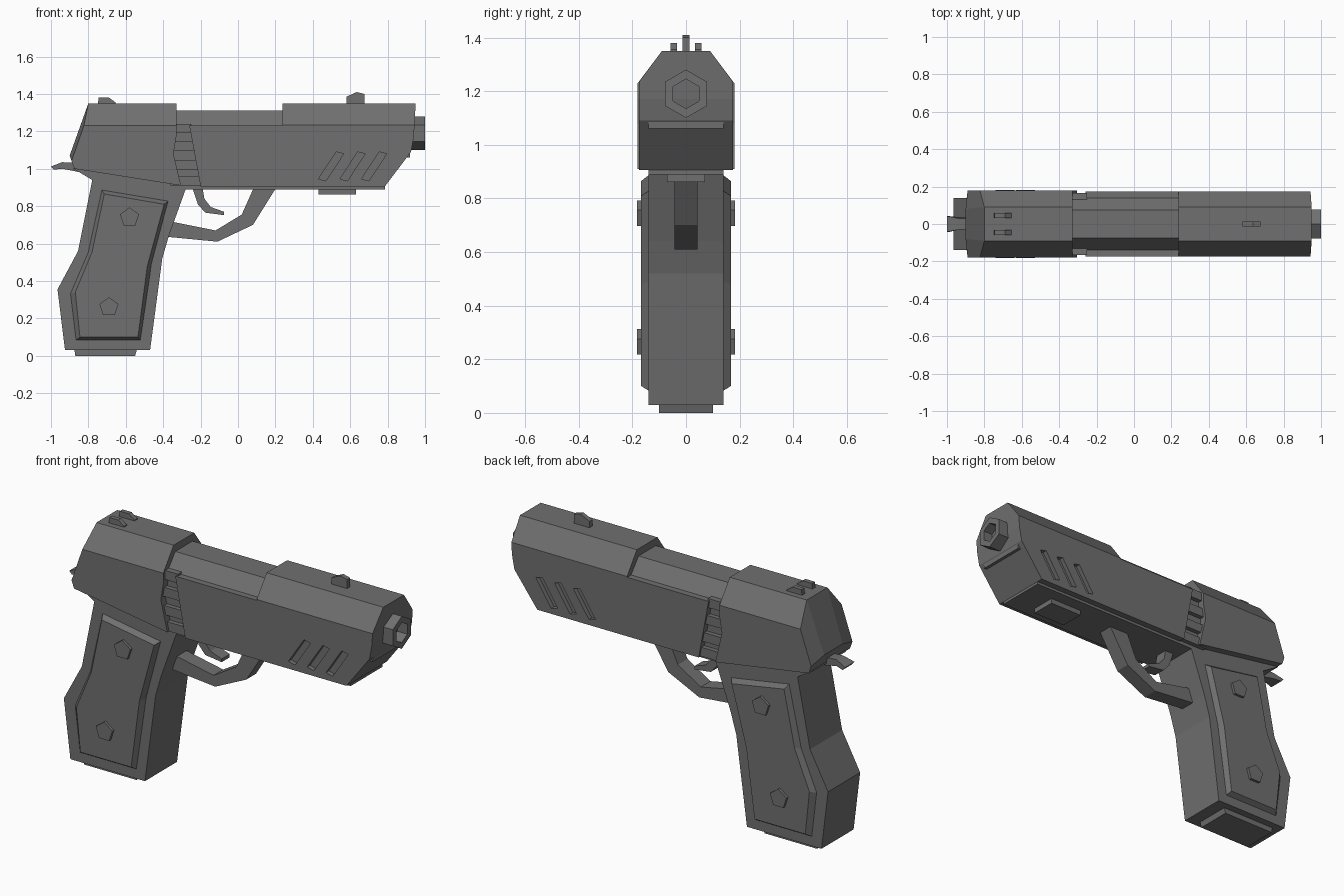
import bpy, bmesh, math
from mathutils import Vector

cube = bpy.data.objects.get("Cube")
if cube:
    bpy.data.objects.remove(cube)

steel = bpy.data.materials.new("dark steel grey")
steel.use_nodes = True
GREY = (0.16, 0.16, 0.16, 1)
steel.diffuse_color = GREY
steel.node_tree.nodes["Principled BSDF"].inputs["Base Color"].default_value = GREY


def finish(name, bm):
    bmesh.ops.recalc_face_normals(bm, faces=bm.faces)
    mesh = bpy.data.meshes.new(name)
    bm.to_mesh(mesh)
    bm.free()
    mesh.materials.append(steel)
    obj = bpy.data.objects.new(name, mesh)
    bpy.context.collection.objects.link(obj)
    return obj


def loft(profile_a, y_a, profile_b, y_b):
    """Solid between two side profiles (x, z) at two depths."""
    bm = bmesh.new()
    a = [bm.verts.new((x, y_a, z)) for x, z in profile_a]
    b = [bm.verts.new((x, y_b, z)) for x, z in profile_b]
    bm.faces.new(a)
    bm.faces.new(b[::-1])
    for i in range(len(a)):
        j = (i + 1) % len(a)
        bm.faces.new((a[i], b[i], b[j], a[j]))
    return bm


def slab(name, profile, y0, y1):
    return finish(name, loft(profile, y0, profile, y1))


def slice_off(bm, point, normal):
    """Cut away both mirrored sides of a plane and close the holes."""
    for s in (1, -1):
        p = Vector((point[0], point[1] * s, point[2]))
        n = Vector((normal[0], normal[1] * s, normal[2]))
        cut = bmesh.ops.bisect_plane(bm, geom=bm.verts[:] + bm.edges[:] + bm.faces[:],
                                     plane_co=p, plane_no=n, clear_outer=True)
        edges = [e for e in cut["geom_cut"] if isinstance(e, bmesh.types.BMEdge)]
        bmesh.ops.holes_fill(bm, edges=edges, sides=0)


def carve(target, cutter):
    mod = target.modifiers.new("carve", "BOOLEAN")
    mod.operation = "DIFFERENCE"
    mod.solver = "EXACT"
    mod.object = cutter
    bpy.context.view_layer.objects.active = target
    bpy.ops.object.modifier_apply(modifier=mod.name)
    bpy.data.objects.remove(cutter)


def ngon(cx, cz, r, n):
    return [(cx + r * math.sin(math.tau * i / n), cz + r * math.cos(math.tau * i / n))
            for i in range(n)]


def rect(x0, x1, z0, z1):
    return [(x0, z0), (x1, z0), (x1, z1), (x0, z1)]


# Inner frame with chamfered top
core = [(-0.88, 1.0), (-0.78, 0.94), (-0.3, 0.89), (0.785, 0.89), (0.785, 0.98),
        (0.85, 1.06), (0.92, 1.06), (0.93, 1.31), (-0.5, 1.31), (-0.82, 1.15)]
bm = loft(core, -0.14, core, 0.14)
slice_off(bm, (0, 0.14, 1.23), (0, 0.08, 0.065))
finish("frame", bm)

# Rear slide cover with chamfered top and back corners
rear = [(-0.8, 1.35), (-0.33, 1.35), (-0.33, 1.17), (-0.345, 1.08), (-0.305, 0.91),
        (-0.875, 1.0), (-0.9, 1.07)]
bm = loft(rear, -0.18, rear, 0.18)
slice_off(bm, (0, 0.18, 1.23), (0, 0.12, 0.09))
slice_off(bm, (-0.9, 0.08, 1.07), (-0.028, 0.0056, 0.0098))
finish("rear_slide", bm)

# Front slide with side plates running back to the grooves
front = [(-0.26, 1.23), (0.237, 1.23), (0.237, 1.35), (0.95, 1.35), (0.94, 1.17),
         (0.925, 1.09), (0.785, 0.905), (-0.2, 0.905)]
bm = loft(front, -0.175, front, 0.175)
slice_off(bm, (0, 0.175, 1.235), (0, 0.115, 0.085))
front_slide = finish("front_slide", bm)

# Slanted slots cut into both sides
for i in range(3):
    x = 0.43 + i * 0.115
    slot = [(x, 0.945), (x + 0.095, 1.09), (x + 0.135, 1.08), (x + 0.04, 0.935)]
    for s in (1, -1):
        carve(front_slide, slab("slot_cutter", slot, s * 0.15, s * 0.25))

# Horizontal grip ribs between the slide sections
for i, z in enumerate((0.935, 1.02, 1.12, 1.215)):
    slab(f"slide_rib_{i + 1}", rect(-0.36, -0.2 - 0.05 * i / 3, z - 0.025, z + 0.025),
         -0.165, 0.165)

# Hollow hexagonal muzzle
bm = bmesh.new()
rings = [[bm.verts.new((x, y, z)) for y, z in ngon(0, 1.19, r, 6)]
         for x, r in ((0.88, 0.09), (1.0, 0.09), (1.0, 0.055), (0.9, 0.055))]
for a, b in zip(rings, rings[1:]):
    for i in range(6):
        j = (i + 1) % 6
        bm.faces.new((a[i], a[j], b[j], b[i]))
bm.faces.new(rings[0])
bm.faces.new(rings[-1])
finish("muzzle", bm)

# Grip body and base plate
slab("grip", [(-0.775, 0.96), (-0.855, 0.56), (-0.965, 0.355), (-0.925, 0.03),
              (-0.47, 0.03), (-0.405, 0.52), (-0.37, 0.64), (-0.28, 0.89), (-0.32, 0.93)],
     -0.14, 0.14)
slab("base_plate", [(-0.875, 0.035), (-0.87, 0), (-0.55, 0), (-0.54, 0.035)], -0.1, 0.1)

# Bevelled grip panels with five-sided screws
outer = [(-0.73, 0.89), (-0.37, 0.83), (-0.46, 0.49), (-0.52, 0.08), (-0.87, 0.08),
         (-0.9, 0.33), (-0.805, 0.55)]
inner = [(-0.715, 0.865), (-0.395, 0.81), (-0.485, 0.48), (-0.535, 0.1), (-0.845, 0.1),
         (-0.87, 0.34), (-0.78, 0.555)]
for side, s in (("left", 1), ("right", -1)):
    finish(f"grip_panel_{side}", loft(outer, s * 0.135, inner, s * 0.167))
    for part, x, z in (("upper", -0.58, 0.74), ("lower", -0.69, 0.26)):
        slab(f"{part}_screw_{side}", ngon(x, z, 0.053, 5), s * 0.15, s * 0.182)
    # Rear sight posts
    slab(f"rear_sight_{side}", [(-0.75, 1.34), (-0.745, 1.38), (-0.69, 1.38), (-0.655, 1.355),
                                (-0.655, 1.34)], s * 0.033, s * 0.058)

# Front sight
slab("front_sight", [(0.58, 1.34), (0.58, 1.385), (0.635, 1.41), (0.675, 1.4), (0.675, 1.34)],
     -0.013, 0.013)

# Trigger guard, trigger and rail plate
slab("trigger_guard", [(-0.4, 0.725), (-0.345, 0.715), (-0.12, 0.67), (0.02, 0.755), (0.085, 0.9),
                       (0.205, 0.9), (0.08, 0.7), (-0.11, 0.61), (-0.4, 0.638)], -0.042, 0.042)
slab("trigger", [(-0.245, 0.9), (-0.215, 0.81), (-0.175, 0.765), (-0.075, 0.752),
                 (-0.075, 0.77), (-0.145, 0.795), (-0.18, 0.84), (-0.19, 0.9)], -0.035, 0.035)
slab("rail_plate", rect(0.43, 0.63, 0.862, 0.9), -0.07, 0.07)

# Hammer, flared at the tip
bm = loft([(-0.84, 1.03), (-0.94, 1.035), (-1.0, 1.012), (-0.985, 0.995), (-0.94, 1.0),
           (-0.84, 0.98)], -0.03, [(-0.84, 1.03), (-0.94, 1.035), (-1.0, 1.012),
                                   (-0.985, 0.995), (-0.94, 1.0), (-0.84, 0.98)], 0.03)
for v in bm.verts:
    if v.co.x < -0.97:
        v.co.y *= 1.4
finish("hammer", bm)
